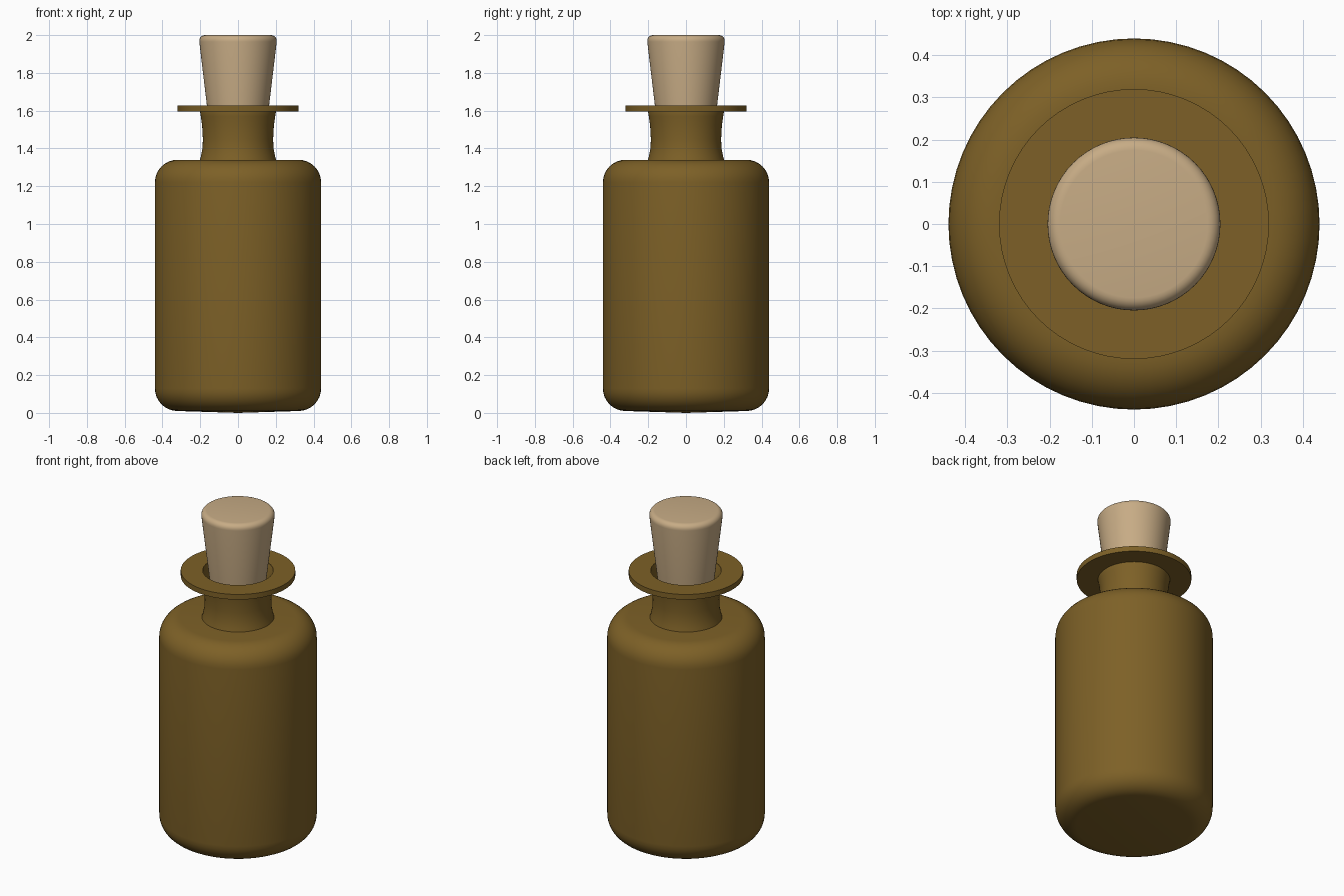
import bpy
import bmesh
import math
from math import cos, sin, pi

cube = bpy.data.objects.get("Cube")
if cube:
    bpy.data.objects.remove(cube, do_unlink=True)


def material(name, rgb):
    mat = bpy.data.materials.new(name)
    mat.use_nodes = True
    mat.diffuse_color = (*rgb, 1)
    mat.node_tree.nodes["Principled BSDF"].inputs["Base Color"].default_value = (*rgb, 1)
    return mat


def arc(r, z, radius, start, end, steps=8):
    """Quarter-round points of a profile, angles in degrees."""
    angles = [math.radians(start + (end - start) * i / steps) for i in range(steps + 1)]
    return [(r + radius * cos(a), z + radius * sin(a)) for a in angles]


def lathe(name, profile, mat, closed=False, segments=64):
    """Spin an (r, z) profile around the z axis."""
    bm = bmesh.new()
    verts = [bm.verts.new((r, 0, z)) for r, z in profile]
    pairs = list(zip(verts, verts[1:]))
    if closed:
        pairs.append((verts[-1], verts[0]))
    edges = [bm.edges.new(p) for p in pairs]
    bmesh.ops.spin(bm, geom=verts + edges, cent=(0, 0, 0), axis=(0, 0, 1),
                   angle=2 * pi, steps=segments)
    bmesh.ops.remove_doubles(bm, verts=bm.verts, dist=0.0001)
    bmesh.ops.recalc_face_normals(bm, faces=bm.faces)
    mesh = bpy.data.meshes.new(name)
    bm.to_mesh(mesh)
    bm.free()
    mesh.materials.append(mat)
    obj = bpy.data.objects.new(name, mesh)
    bpy.context.collection.objects.link(obj)
    bpy.ops.object.select_all(action="DESELECT")
    obj.select_set(True)
    bpy.context.view_layer.objects.active = obj
    bpy.ops.object.shade_smooth_by_angle(angle=math.radians(35))
    return obj


amber = material("amber glass", (0.205, 0.118, 0.02))
cork = material("cork", (0.57, 0.41, 0.235))

# Rounded body with a nearly flat base and shoulder
body = [(0, 0)] + arc(0.32, 0.13, 0.12, -90, 0) + arc(0.32, 1.22, 0.12, 0, 90)
lathe("bottle_body", body + [(0, 1.34)], amber)

# Waisted neck, open at the top
outer = [(0.203, 1.335), (0.196, 1.36), (0.188, 1.4), (0.186, 1.45),
         (0.19, 1.52), (0.197, 1.57), (0.202, 1.6)]
inner = [(0.197, 1.62), (0.185, 1.58), (0.17, 1.5), (0.165, 1.4), (0.165, 1.335)]
lathe("bottle_neck", outer + inner, amber, closed=True)

# Flat lip ring
lathe("bottle_lip", [(0.197, 1.595), (0.32, 1.595), (0.32, 1.627), (0.197, 1.627)],
      amber, closed=True)

# Tapered stopper with a softened top edge
stopper = [(0, 1.42), (0.14, 1.42), (0.205, 1.965)] + arc(0.175, 1.97, 0.03, 10, 90, 5)
lathe("stopper", stopper + [(0, 2.0)], cork)
